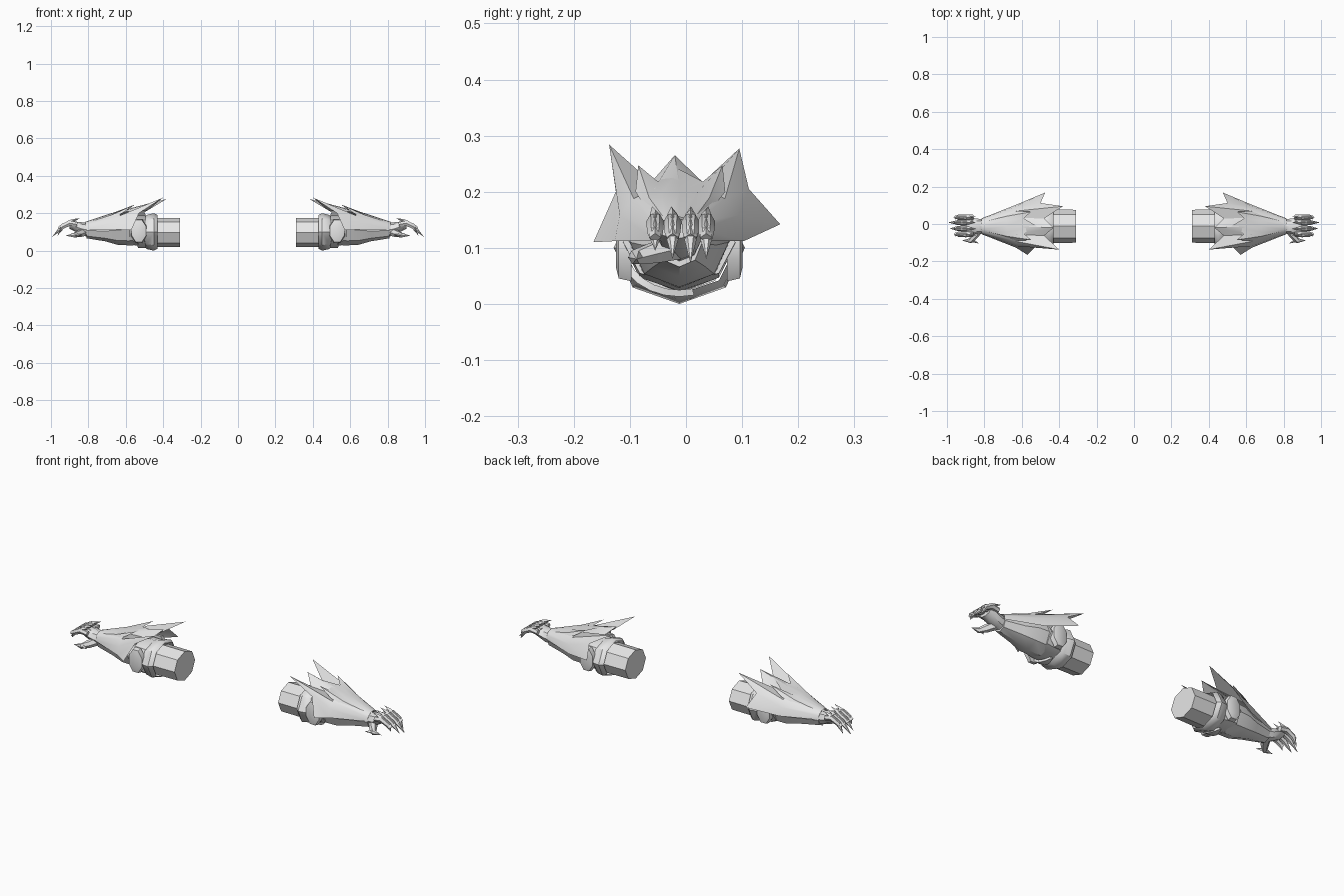
import bpy, bmesh, math
from mathutils import Vector

if "Cube" in bpy.data.objects:
    bpy.data.objects.remove(bpy.data.objects["Cube"])

CY = -0.012  # arm axis in y

metal = bpy.data.materials.new("plain_grey")
metal.diffuse_color = (0.8, 0.8, 0.8, 1)
metal.use_nodes = True
metal.node_tree.nodes["Principled BSDF"].inputs["Base Color"].default_value = metal.diffuse_color


def finish(name, bm, angle=40, recalc=True):
    """Turn a bmesh into an object mirrored to the other arm."""
    if recalc:
        bmesh.ops.recalc_face_normals(bm, faces=bm.faces)
    me = bpy.data.meshes.new(name)
    bm.to_mesh(me)
    bm.free()
    me.materials.append(metal)
    ob = bpy.data.objects.new(name, me)
    bpy.context.collection.objects.link(ob)
    bpy.ops.object.select_all(action='DESELECT')
    ob.select_set(True)
    bpy.context.view_layer.objects.active = ob
    bpy.ops.object.shade_smooth_by_angle(angle=math.radians(angle))
    mir = ob.modifiers.new("other_arm", 'MIRROR')
    mir.use_axis[0] = True
    mir.use_mirror_merge = False
    return ob


def bridge(bm, rings, closed=True):
    n = len(rings[0])
    for a, b in zip(rings, rings[1:]):
        for i in range(n if closed else n - 1):
            j = (i + 1) % n
            bm.faces.new((a[i], a[j], b[j], b[i]))


def tube(name, stations, n=8, caps=True):
    """Loft along x; station = (x, y, z, half_y, half_z)."""
    bm = bmesh.new()
    rings = []
    for x, y, z, ry, rz in stations:
        rings.append([bm.verts.new((x, y + ry * math.cos(t), z + rz * math.sin(t)))
                      for t in [math.tau * (i + 0.0) / n for i in range(n)]])
    bridge(bm, rings)
    if caps:
        bm.faces.new(rings[0])
        bm.faces.new(rings[-1])
    return finish(name, bm)


def claw(name, path, n=6, flat=1.0):
    """Tapered spike along a path of (x, y, z, radius); last point is the tip."""
    bm = bmesh.new()
    pts = [Vector(p[:3]) for p in path]
    rings = []
    for k, p in enumerate(pts[:-1]):
        d = (pts[k + 1] - pts[max(k - 1, 0)]).normalized()
        side = d.cross(Vector((0, 0, 1))).normalized()
        up = side.cross(d)
        r = path[k][3]
        rings.append([bm.verts.new(p + side * r * math.cos(math.tau * i / n)
                                   + up * r * flat * math.sin(math.tau * i / n))
                      for i in range(n)])
    bridge(bm, rings)
    bm.faces.new(rings[0])
    tip = bm.verts.new(pts[-1])
    for i in range(n):
        bm.faces.new((rings[-1][i], rings[-1][(i + 1) % n], tip))
    return finish(name, bm)


def fan_shell(name, rear, front, middle):
    """Spiked sheet: arcs (x, half_y, base_z, height) lofted to a zigzag rear edge."""
    bm = bmesh.new()
    n = len(rear)
    rings = []
    for x, ry, z, h in (front, middle):
        rings.append([bm.verts.new((x, CY - ry * math.cos(math.pi * i / (n - 1)),
                                    z + h * math.sin(math.pi * i / (n - 1)) ** 0.8 if 0 < i < n - 1 else z))
                      for i in range(n)])
    rings.append([bm.verts.new(p) for p in rear])
    bridge(bm, rings, closed=False)
    return finish(name, bm, 30)


# Upper sleeve, elbow and forearm
tube("upper_sleeve", [(0.31, CY, 0.097, 0.088, 0.078), (0.47, CY, 0.097, 0.09, 0.079)])
tube("elbow", [(0.45, CY, 0.1, 0.085, 0.08), (0.5, CY, 0.105, 0.1, 0.082), (0.58, CY, 0.11, 0.1, 0.078)])
tube("forearm", [(0.56, CY, 0.112, 0.09, 0.084), (0.64, CY, 0.11, 0.088, 0.08),
                 (0.71, CY, 0.105, 0.066, 0.055), (0.81, CY, 0.108, 0.04, 0.042)])

# Elbow band, open at its ends
tube("elbow_band", [(0.43, CY, 0.1, 0.1, 0.09), (0.45, CY, 0.1, 0.117, 0.1),
                    (0.485, CY, 0.1, 0.112, 0.092), (0.5, CY, 0.1, 0.1, 0.082)], caps=False)

# Eight-sided plates on both sides of the elbow
for side, label in ((-1, "front"), (1, "back")):
    bm = bmesh.new()
    rings = []
    for y, s in ((0.085, 1), (0.108, 0.92), (0.113, 0.6)):
        rings.append([bm.verts.new((0.53 + 0.045 * s * math.cos(t), CY + side * y,
                                    0.105 + 0.07 * s * math.sin(t)))
                      for t in [math.tau * (i + 0.5) / 8 for i in range(8)]])
    bridge(bm, rings)
    bm.faces.new(rings[0])
    bm.faces.new(rings[-1])
    finish(label + "_elbow_plate", bm)

# Spiked forearm guard: tips and notches alternate along the rear edge
fan_shell("forearm_guard",
          [(0.57, -0.165, 0.11), (0.53, -0.125, 0.2), (0.4, -0.137, 0.284),
           (0.48, -0.062, 0.217), (0.43, -0.02, 0.265), (0.48, 0.03, 0.217),
           (0.38, 0.095, 0.277), (0.5, 0.112, 0.205), (0.475, 0.168, 0.142)],
          (0.815, 0.042, 0.113, 0.042), (0.63, 0.115, 0.112, 0.1))

# Shorter raised layer over the guard
fan_shell("upper_guard_layer",
          [(0.62, -0.09, 0.2), (0.55, -0.085, 0.247), (0.59, -0.05, 0.218), (0.52, CY, 0.24),
           (0.59, 0.03, 0.218), (0.55, 0.065, 0.247), (0.62, 0.07, 0.2)],
          (0.8, 0.03, 0.14, 0.02), (0.68, 0.062, 0.175, 0.025))

# Hand
tube("hand", [(0.79, CY, 0.11, 0.034, 0.036), (0.83, CY, 0.115, 0.04, 0.036),
              (0.875, CY, 0.13, 0.046, 0.026), (0.9, CY, 0.134, 0.04, 0.017)])

# Curved finger claws with a spur over each knuckle
for k, (y, reach, drop) in enumerate(((-0.055, 0.955, 0.095), (-0.024, 0.985, 0.08),
                                      (0.008, 0.995, 0.072), (0.036, 0.965, 0.08))):
    claw(f"finger_{k + 1}", [(0.86, y, 0.14, 0.014), (0.9, y, 0.147, 0.016),
                             (0.94, y, 0.127, 0.014), (reach, y, drop, 0)])
    claw(f"knuckle_spur_{k + 1}", [(0.91, y, 0.145, 0.013), (0.885, y, 0.16, 0.009),
                                   (0.845, y * 1.1, 0.174, 0)], n=4)
    claw(f"finger_spur_{k + 1}", [(0.955, y, 0.118, 0.011), (0.935, y, 0.138, 0.008),
                                  (0.91, y, 0.156, 0)], n=4)

# Thumb claw, reaching forward under the fingers
claw("thumb", [(0.825, -0.02, 0.1, 0.024), (0.85, -0.06, 0.09, 0.02),
               (0.875, -0.09, 0.083, 0.014), (0.92, -0.088, 0.08, 0)])
claw("thumb_spur", [(0.87, -0.085, 0.083, 0.012), (0.83, -0.104, 0.083, 0)], n=4)

# Curved strap under the elbow
bm = bmesh.new()
rings = []
for i in range(7):
    a = math.radians(200 + 14 * i)
    w = 0.022 * math.sin(math.pi * (i + 0.5) / 7)
    rings.append([bm.verts.new((0.515 + dx * w, CY + r * 1.2 * math.cos(a), 0.105 + r * math.sin(a)))
                  for dx, r in ((-1, 0.08), (-1, 0.092), (1, 0.092), (1, 0.08))])
bridge(bm, rings)
bm.faces.new(rings[0])
bm.faces.new(rings[-1])
finish("elbow_strap", bm)
